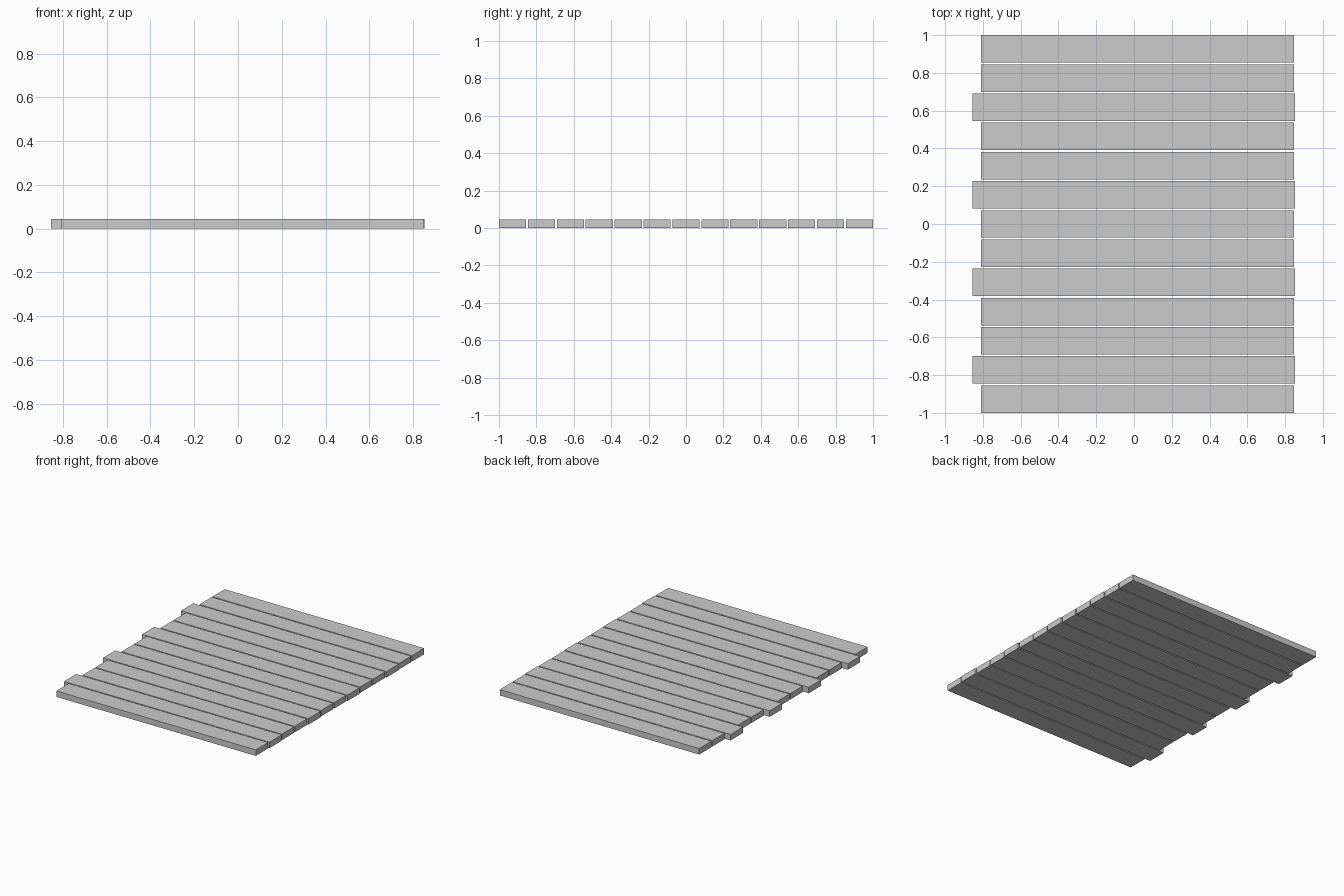
import bpy

if "Cube" in bpy.data.objects:
    bpy.data.objects.remove(bpy.data.objects["Cube"])

COUNT, WIDTH, HEIGHT = 13, 0.1455, 0.045
PITCH = (2 - WIDTH) / (COUNT - 1)


def plank(name, x0, x1, y):
    bpy.ops.mesh.primitive_cube_add(size=1, location=((x0 + x1) / 2, y, HEIGHT / 2))
    obj = bpy.context.object
    obj.name = name
    obj.scale = (x1 - x0, WIDTH, HEIGHT)
    bpy.ops.object.transform_apply(location=False, rotation=False, scale=True)


# Row of planks, every third one longer
for i in range(COUNT):
    y = -1 + WIDTH / 2 + i * PITCH
    if i % 3 == 1:
        plank(f"long_plank_{i + 1}", -0.855, 0.853, y)
    else:
        plank(f"short_plank_{i + 1}", -0.81, 0.848, y)
